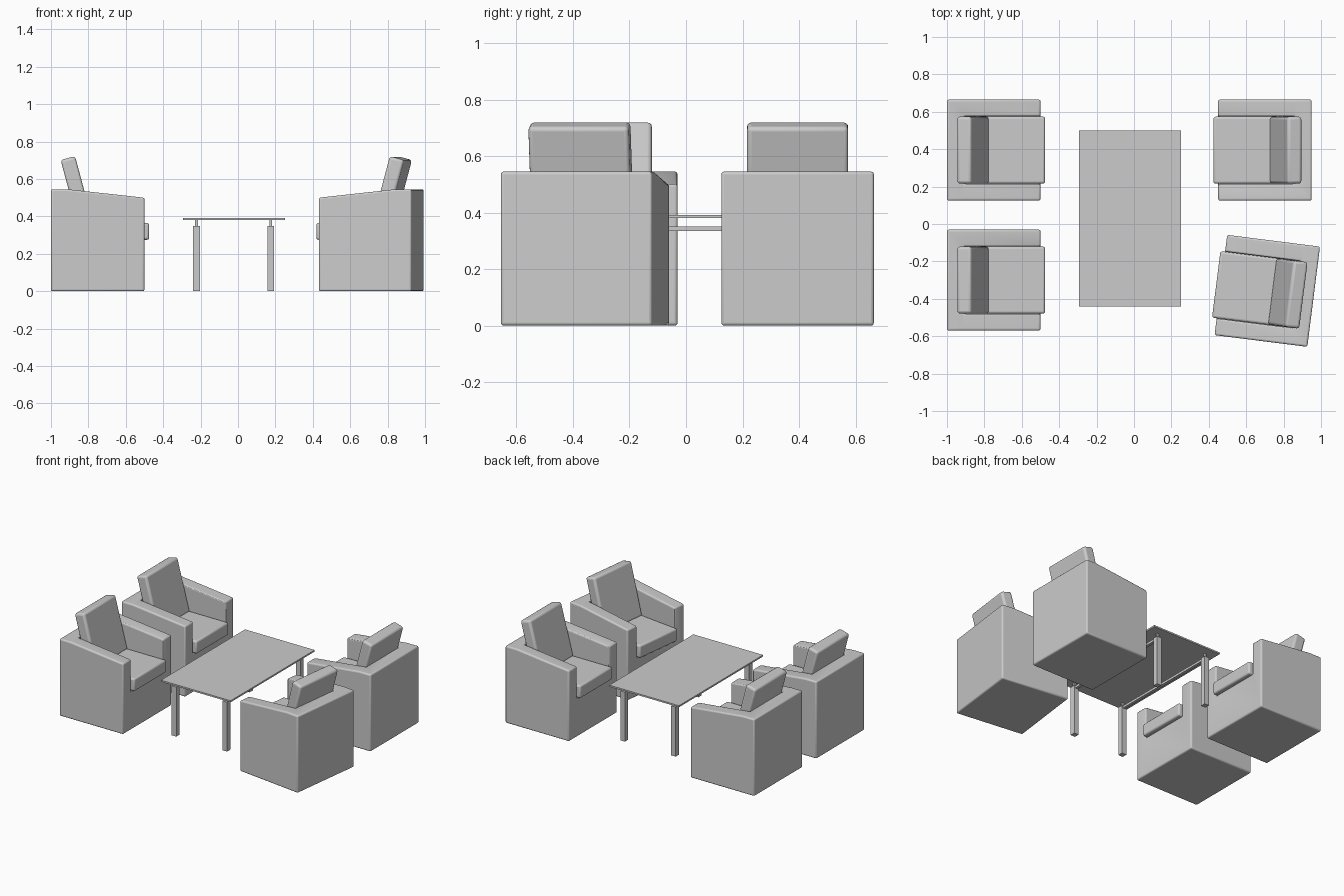
import bpy, bmesh, math
from mathutils import Matrix, Vector

if "Cube" in bpy.data.objects:
    bpy.data.objects.remove(bpy.data.objects["Cube"])


def link_mesh(name, bm):
    bmesh.ops.recalc_face_normals(bm, faces=bm.faces[:])
    me = bpy.data.meshes.new(name)
    bm.to_mesh(me)
    bm.free()
    ob = bpy.data.objects.new(name, me)
    bpy.context.collection.objects.link(ob)
    return ob


def box(name, lo, hi):
    lo, hi = Vector(lo), Vector(hi)
    bm = bmesh.new()
    bmesh.ops.create_cube(bm, size=1, matrix=Matrix.LocRotScale((lo + hi) / 2, None, hi - lo))
    return link_mesh(name, bm)


def prism(name, profile, half_width):
    """Extrude an x-z outline symmetrically along y."""
    bm = bmesh.new()
    face = bm.faces.new([bm.verts.new((x, -half_width, z)) for x, z in profile])
    ext = bmesh.ops.extrude_face_region(bm, geom=[face])
    verts = [v for v in ext["geom"] if isinstance(v, bmesh.types.BMVert)]
    bmesh.ops.translate(bm, verts=verts, vec=(0, 2 * half_width, 0))
    return link_mesh(name, bm)


def soften(ob, radius):
    bev = ob.modifiers.new("rounded_edges", "BEVEL")
    bev.width = radius
    bev.segments = 3
    bev.limit_method = "ANGLE"
    bev.angle_limit = math.radians(30)
    bpy.ops.object.select_all(action="DESELECT")
    ob.select_set(True)
    bpy.context.view_layer.objects.active = ob
    bpy.ops.object.shade_smooth_by_angle(angle=math.radians(40))


def armchair(tag, x, y, turn):
    # Body: back, arms and base in one block, hollowed for the cushions
    body = prism("armchair_body_" + tag,
                 [(-0.25, 0), (0.25, 0), (0.25, 0.50), (-0.16, 0.545), (-0.25, 0.545)], 0.27)
    cutter = box("seat_recess_cutter_" + tag, (-0.16, -0.18, 0.275), (0.4, 0.18, 0.8))
    cut = body.modifiers.new("seat_recess", "BOOLEAN")
    cut.operation = "DIFFERENCE"
    cut.object = cutter
    cutter.hide_render = True
    cutter.hide_viewport = True
    soften(body, 0.01)

    # Seat cushion, overhanging the front
    seat = box("seat_cushion_" + tag, (-0.16, -0.179, 0.275), (0.275, 0.179, 0.365))
    soften(seat, 0.012)

    # Back cushion, leaning on the back
    tilt, thick, tall = math.radians(15), 0.08, 0.375
    back = prism("back_cushion_" + tag, [
        (-0.024 - math.sin(tilt) * u - math.cos(tilt) * n,
         0.36 + math.cos(tilt) * u - math.sin(tilt) * n)
        for u, n in [(0, 0), (tall, 0), (tall, thick), (0, thick)]], 0.179)
    soften(back, 0.015)

    place = Matrix.Translation((x, y, 0)) @ Matrix.Rotation(math.radians(turn), 4, "Z")
    for ob in (body, cutter, seat, back):
        ob.matrix_world = place


# Four armchairs around the table
for tag, x, y, turn in [("left_rear", -0.75, 0.395, 0), ("left_front", -0.75, -0.30, 0),
                        ("right_rear", 0.70, 0.395, 180), ("right_front", 0.7125, -0.3575, 172.8)]:
    armchair(tag, x, y, turn)

# Table top
box("table_top", (-0.295, -0.44, 0.38), (0.25, 0.50, 0.391))

# Legs, spacer posts and long rails
for side, x in (("left", -0.222), ("right", 0.175)):
    for end, y in (("front", -0.38), ("rear", 0.44)):
        box(f"table_leg_{side}_{end}", (x - 0.018, y - 0.018, 0), (x + 0.018, y + 0.018, 0.35))
        box(f"table_post_{side}_{end}", (x - 0.007, y - 0.007, 0.35), (x + 0.007, y + 0.007, 0.38))
    box(f"table_rail_{side}", (x - 0.01, -0.362, 0.334), (x + 0.01, 0.422, 0.35))
